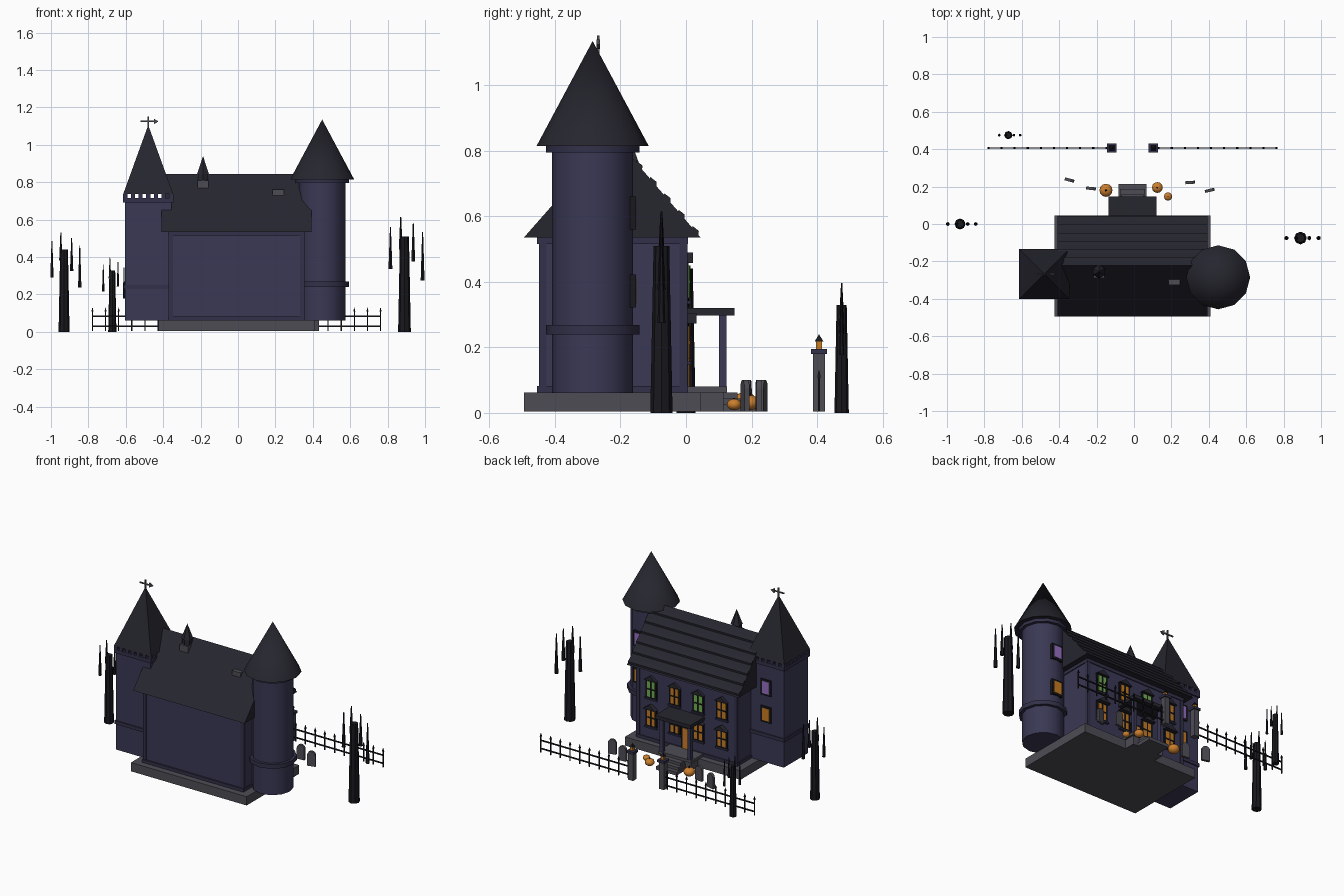
import bpy, bmesh
from math import pi, sin, cos, radians
from mathutils import Matrix, Vector

if "Cube" in bpy.data.objects:
    bpy.data.objects.remove(bpy.data.objects["Cube"], do_unlink=True)


def material(name, r, g, b):
    m = bpy.data.materials.new(name)
    m.use_nodes = True
    m.diffuse_color = (r, g, b, 1)
    m.node_tree.nodes["Principled BSDF"].inputs["Base Color"].default_value = (r, g, b, 1)
    return m


WALL = material("dusk purple wall", .042, .040, .090)
TRIM = material("dark purple trim", .032, .030, .066)
ROOF = material("charcoal roof", .019, .019, .028)
STONE = material("grey stone", .076, .073, .090)
DARK = material("black wood and iron", .009, .009, .013)
AMBER = material("amber glass", .58, .20, .015)
GREEN = material("green glass", .17, .44, .08)
VIOLET = material("violet glass", .30, .16, .55)
PUMPKIN = material("pumpkin orange", .60, .21, .026)


def finish(name, bm, mat, smooth=False):
    bmesh.ops.recalc_face_normals(bm, faces=bm.faces)
    me = bpy.data.meshes.new(name)
    bm.to_mesh(me)
    bm.free()
    me.materials.append(mat)
    ob = bpy.data.objects.new(name, me)
    bpy.context.collection.objects.link(ob)
    if smooth:
        bpy.ops.object.select_all(action="DESELECT")
        ob.select_set(True)
        bpy.context.view_layer.objects.active = ob
        bpy.ops.object.shade_smooth_by_angle(angle=radians(40))
    return ob


def box(name, xs, ys, zs, mat):
    bm = bmesh.new()
    lo, hi = Vector((xs[0], ys[0], zs[0])), Vector((xs[1], ys[1], zs[1]))
    bmesh.ops.create_cube(bm, size=1, matrix=Matrix.Translation((lo + hi) / 2) @ Matrix.Diagonal((hi - lo).to_4d()))
    return finish(name, bm, mat)


def block(name, x, y, half, z0, z1, mat):
    return box(name, (x - half, x + half), (y - half, y + half), (z0, z1), mat)


def cone(name, x, y, z0, z1, r0, r1, mat, sides=12, smooth=True):
    """Upright cone or drum; four sides give a square pyramid aligned to the axes."""
    bm = bmesh.new()
    m = Matrix.Translation((x, y, (z0 + z1) / 2)) @ Matrix.Rotation(pi / 4 if sides == 4 else 0, 4, "Z")
    bmesh.ops.create_cone(bm, cap_ends=True, segments=sides, radius1=r0, radius2=r1, depth=z1 - z0, matrix=m)
    return finish(name, bm, mat, smooth and sides > 6)


def prism(name, profile, axis, lo, hi, mat):
    """Extrude a (side, height) profile along x or y."""
    bm = bmesh.new()
    place = (lambda a, b: (lo, a, b)) if axis == "x" else (lambda a, b: (a, lo, b))
    face = bm.faces.new([bm.verts.new(place(a, b)) for a, b in profile])
    ext = bmesh.ops.extrude_face_region(bm, geom=[face])["geom"]
    step = (hi - lo, 0, 0) if axis == "x" else (0, hi - lo, 0)
    bmesh.ops.translate(bm, vec=step, verts=[g for g in ext if isinstance(g, bmesh.types.BMVert)])
    return finish(name, bm, mat)


MID = -.008  # centre line of the house

# Foundation and main walls
box("foundation", (MID - .417, MID + .417), (-.495, .045), (.005, .062), STONE)
box("main_walls", (MID - .36, MID + .36), (-.445, 0), (.06, .54), WALL)
for z0, z1 in ((.062, .082), (.515, .535)):
    box("wall_trim", (MID - .366, MID + .366), (-.455, .006), (z0, z1), TRIM)
for sx in (-1, 1):
    for y in (-.437, -.008):
        block("corner_post", MID + sx * .352, y, .012, .06, .53, TRIM)

# Gabled main roof with raised shingle rows on the entrance side
prism("main_roof", [(-.495, .535), (.045, .535), (-.222, .845)], "x", MID - .402, MID + .402, ROOF)
for i in range(6):
    y = .03 - i * .043
    z = .535 + (.045 - y) * 1.161
    prism("shingle_row", [(y - .012, z + .006), (y + .008, z - .012), (y + .009, z + .003), (y - .01, z + .018)],
          "x", MID - .4, MID + .4, ROOF)

# Roof turret and vent
block("turret_base", -.187, -.26, .03, .74, .81, STONE)
cone("turret_drum", -.187, -.255, .80, .845, .03, .03, ROOF, 6)
cone("turret_spire", -.187, -.255, .845, .94, .036, 0, ROOF, 6)
box("roof_vent", (.185, .245), (-.325, -.28), (.73, .76), STONE)

# Round tower
RX, RY = .45, -.285
cone("round_tower", RX, RY, .06, .80, .124, .124, WALL)
cone("round_tower_belt", RX, RY, .24, .268, .143, .143, TRIM)
cone("round_tower_collar", RX, RY, .795, .815, .143, .143, TRIM)
cone("round_tower_roof", RX, RY, .815, 1.135, .171, 0, ROOF)

# Square tower with battlements and a pyramid roof
SX, SY = -.48, -.268
block("square_tower", SX, SY, .125, .06, .695, WALL)
block("square_tower_belt", SX, SY, .132, .228, .25, TRIM)
block("square_tower_cap", SX, SY, .134, .692, .716, TRIM)
for i in range(-3, 4):
    for s in (-1, 1):
        block("merlon", SX + i * .041, SY + s * .122, .011, .715, .737, TRIM)
        block("merlon", SX + s * .122, SY + i * .041, .011, .715, .737, TRIM)
cone("square_tower_roof", SX, SY, .736, 1.105, .134 * 2 ** .5, 0, ROOF, 4)

# Weather vane
block("vane_rod", SX, SY, .004, 1.08, 1.152, STONE)
box("vane_arm", (SX - .04, SX + .04), (SY - .003, SY + .003), (1.121, 1.129), STONE)
prism("vane_arrow", [(SX + .03, 1.11), (SX + .055, 1.125), (SX + .03, 1.14)], "y", SY - .005, SY + .005, STONE)


def window(x, y, z, w, h, glass, hood=0):
    """Framed window facing +y, with glazing bars and a peaked hood when hood depth is given."""
    box("window_frame", (x - w - .012, x + w + .012), (y - .015, y + .006), (z - h - .012, z + h + .012), DARK)
    box("window_glass", (x - w, x + w), (y, y + .008), (z - h, z + h), glass)
    if hood:
        box("window_bar", (x - .004, x + .004), (y, y + .011), (z - h, z + h), DARK)
        box("window_bar", (x - w, x + w), (y, y + .011), (z - .004, z + .004), DARK)
        top = z + h + .008
        prism("window_hood", [(x - w - .018, top), (x + w + .018, top), (x, top + .032)], "y", y, y + hood, ROOF)
        box("window_sill", (x - w - .016, x + w + .016), (y, y + .014), (z - h - .018, z - h - .008), TRIM)


# House windows: two rows of four
for i, dx in enumerate((.255, .085, -.085, -.255)):
    window(MID + dx, .002, .40, .028, .05, (GREEN, AMBER)[i % 2], .02)
    window(MID + dx, .002, .215, .028, .05, AMBER, .03)

# Tower windows: violet over amber
for z, glass in ((.61, VIOLET), (.372, AMBER)):
    window(RX, RY + .126, z, .026, .038, glass)
for z, glass in ((.55, VIOLET), (.375, AMBER)):
    window(SX, SY + .126, z, .026, .04, glass)

# Door
box("door_frame", (MID - .038, MID + .038), (-.01, .008), (.08, .225), DARK)
box("door", (MID - .027, MID + .027), (0, .011), (.08, .212), PUMPKIN)
block("door_knob", MID - .018, .012, .004, .135, .143, DARK)

# Porch and steps
box("porch_floor", (MID - .12, MID + .12), (0, .125), (.062, .08), STONE)
box("porch_base", (MID - .11, MID + .11), (0, .115), (.005, .064), STONE)
box("porch_canopy", (MID - .127, MID + .127), (0, .148), (.297, .32), ROOF)
for sx in (-1, 1):
    block("porch_column", MID + sx * .1, .112, .012, .08, .298, WALL)
for i in range(3):
    half = .062 + i * .006
    box("porch_step", (MID - half, MID + half), (.11, .157 + i * .029), (.005, .062 - i * .018), STONE)

# Gate pillars with lanterns
FY = .406
for sx in (-1, 1):
    x = MID + sx * .111
    block("gate_pillar", x, FY, .018, .005, .18, STONE)
    block("pillar_cap", x, FY, .025, .18, .195, TRIM)
    block("lantern_glass", x, FY, .009, .195, .22, AMBER)
    cone("lantern_roof", x, FY, .218, .24, .019, 0, DARK, 4)

# Iron fence either side of the gate
for sx in (-1, 1):
    for z in (.03, .083):
        ends = sorted((MID + sx * .12, MID + sx * .772))
        box("fence_rail", ends, (FY - .003, FY + .003), (z - .004, z + .004), DARK)
    for i in range(10):
        x = MID + sx * (.77 - i * .07)
        block("fence_picket", x, FY, .003, .005, .11, DARK)
        cone("picket_tip", x, FY, .108, .133, .008, 0, DARK, 4)


# Bare trees: tapered trunk with slender upright branches
def tree(x, y, s):
    cone("tree_trunk", x, y, 0, .51 * s, .034 * s, .024 * s, DARK, 8)
    for dx, z0, z1 in ((-.075, .335, .56), (-.02, .44, .615), (.047, .375, .58), (.097, .275, .535)):
        cone("tree_branch", x + dx * s, y, z0 * s, z1 * s, .012 * s, .003 * s, DARK, 6)


tree(.89, -.075, 1)
tree(-.93, 0, .865)
tree(-.672, .475, .645)

# Gravestones with rounded tops
arch = [(-.026, 0), (.026, 0)] + [(.026 * cos(i * pi / 8), .07 + .026 * sin(i * pi / 8)) for i in range(9)]
for x, y, turn in ((-.345, .235, -15), (-.23, .19, -6), (.30, .222, 4), (.405, .18, 14)):
    stone = prism("gravestone", arch, "y", -.008, .008, STONE)
    stone.location = (x, y, .005)
    stone.rotation_euler.z = radians(turn)

# Pumpkins
for x, y, r in ((-.15, .18, .035), (.125, .195, .029), (.182, .147, .022)):
    bm = bmesh.new()
    place = Matrix.Translation((x, y, .008 + r * .8)) @ Matrix.Diagonal((r, r, r * .8, 1))
    bmesh.ops.create_uvsphere(bm, u_segments=12, v_segments=8, radius=1, matrix=place)
    finish("pumpkin", bm, PUMPKIN, True)
    cone("pumpkin_stem", x, y, r * 1.55, r * 2.1, r * .2, r * .12, DARK, 6)
